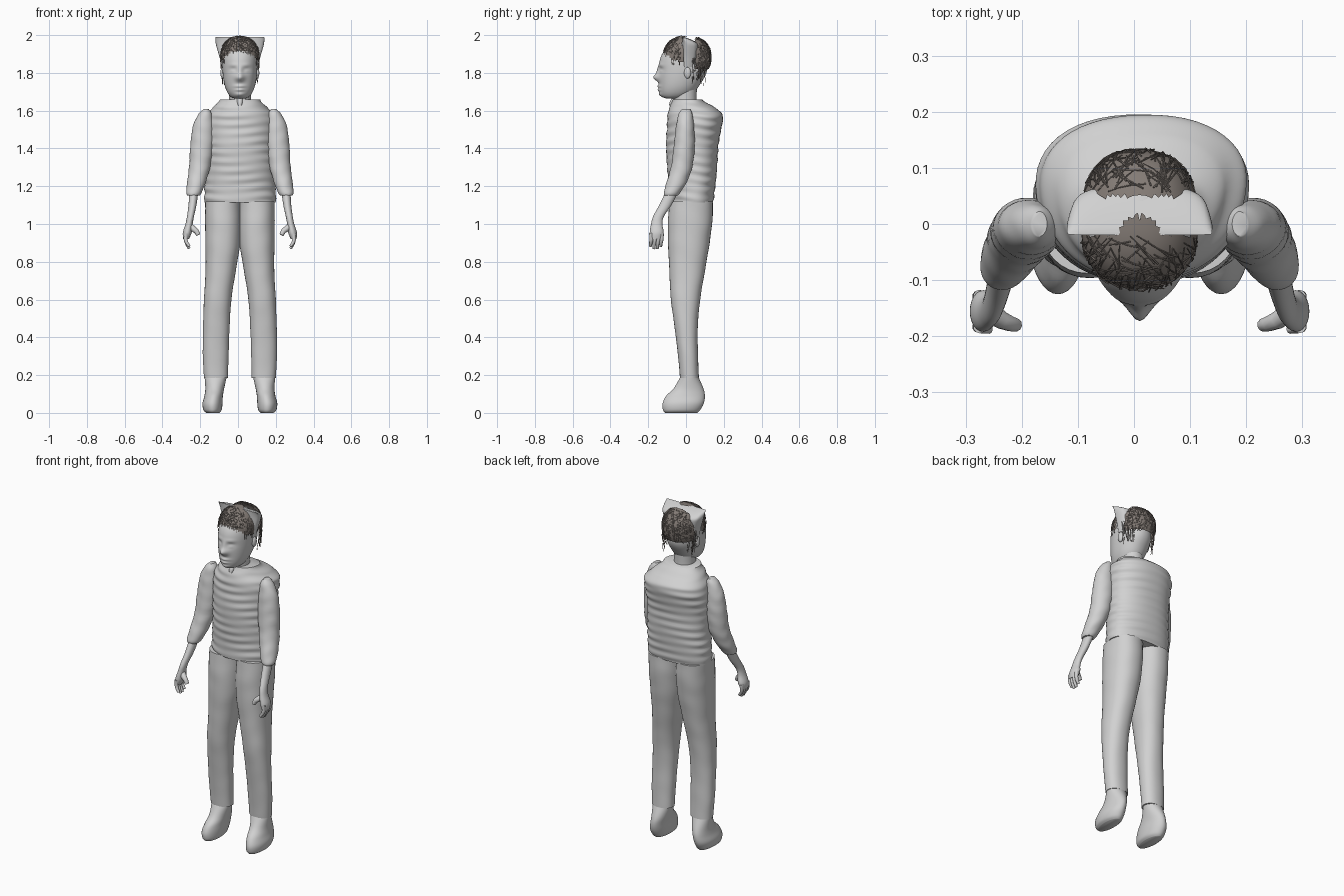
import bpy
import bmesh
import random
from math import sin, cos, pi, exp, copysign
from mathutils import Vector

default_cube = bpy.data.objects.get("Cube")
if default_cube:
    bpy.data.objects.remove(default_cube, do_unlink=True)

random.seed(4)
CENTRE = 0.01  # the body sits slightly off the origin


def material(name, colour):
    mat = bpy.data.materials.new(name)
    mat.use_nodes = True
    mat.diffuse_color = (*colour, 1)
    mat.node_tree.nodes["Principled BSDF"].inputs["Base Color"].default_value = (*colour, 1)
    return mat


plain_grey = material("plain_grey", (0.64, 0.64, 0.64))
hair_brown = material("hair_brown", (0.23, 0.2, 0.18))


def finish(name, bm, mat):
    bmesh.ops.recalc_face_normals(bm, faces=bm.faces)
    mesh = bpy.data.meshes.new(name)
    bm.to_mesh(mesh)
    bm.free()
    obj = bpy.data.objects.new(name, mesh)
    bpy.context.collection.objects.link(obj)
    mesh.materials.append(mat)
    bpy.ops.object.select_all(action="DESELECT")
    obj.select_set(True)
    bpy.context.view_layer.objects.active = obj
    bpy.ops.object.shade_smooth_by_angle(angle=0.9)


def signed_power(v, power):
    return copysign(abs(v) ** power, v)


def smooth_rows(rings, steps):
    """Spline through the rings, each given as z, x low, x high, y low, y high."""
    rows = []
    last = len(rings) - 1
    for i in range(last):
        a, b, c, d = (rings[max(0, min(last, i + k))] for k in (-1, 0, 1, 2))
        for k in range(steps):
            t = k / steps
            rows.append([q + t * (r - p) / 2 + t * t * (p - 2.5 * q + 2 * r - s / 2)
                         + t ** 3 * (1.5 * (q - r) + (s - p) / 2)
                         for p, q, r, s in zip(a, b, c, d)])
    rows.append(list(rings[-1]))
    return rows


def loft(name, rings, sides=36, steps=6, taper=0, square=1, fold=0, pitch=0.045,
         side=1, shape=None):
    bm = bmesh.new()
    loops = []
    for z, x0, x1, y0, y1 in smooth_rows(rings, steps):
        loop = []
        for i in range(sides):
            a = 2 * pi * i / sides
            c, s = signed_power(cos(a), square), signed_power(sin(a), square)
            wave = sin(2 * pi * z / pitch + sin(2 * a) + sin(3 * a) / 2)
            ripple = 1 + fold * wave * (0.65 + 0.35 * sin(3 * a + z * 25))
            x = (x0 + x1) / 2 + (x1 - x0) / 2 * c * (1 + taper * s) * ripple
            y = (y0 + y1) / 2 + (y1 - y0) / 2 * s * ripple
            if shape and s < 0:
                y -= shape(x, z) * min(1, -2 * s)
            loop.append(bm.verts.new((CENTRE + side * x, y, max(z, 0))))
        loops.append(loop)
    for low, high in zip(loops, loops[1:]):
        for i in range(sides):
            j = (i + 1) % sides
            bm.faces.new((low[i], low[j], high[j], high[i]))
    bm.faces.new(loops[0])
    bm.faces.new(loops[-1])
    finish(name, bm, plain_grey)


def ellipsoid(name, centre, radii, mat=plain_grey, power=1, keep=None):
    """Ball, boxier when the power is below one, cut down to the faces to keep."""
    bm = bmesh.new()
    bmesh.ops.create_uvsphere(bm, u_segments=56, v_segments=40, radius=1)
    for v in bm.verts:
        v.co = [m + signed_power(p, power) * r for m, p, r in zip(centre, v.co, radii)]
    if keep:
        lost = [f for f in bm.faces if not keep(f.calc_center_median())]
        bmesh.ops.delete(bm, geom=lost, context="FACES")
    finish(name, bm, mat)


def tubes(name, paths, mat, radius, resolution=1):
    """Slightly tapering tubes; each path is a list of points."""
    curve = bpy.data.curves.new(name, "CURVE")
    curve.dimensions = "3D"
    curve.bevel_depth = radius
    curve.bevel_resolution = resolution
    curve.use_fill_caps = True
    for path in paths:
        spline = curve.splines.new("POLY")
        spline.points.add(len(path) - 1)
        for k, (point, co) in enumerate(zip(spline.points, path)):
            point.co = (*co, 1)
            point.radius = 1 - 0.35 * k / (len(path) - 1)
        spline.use_smooth = True
    obj = bpy.data.objects.new(name, curve)
    bpy.context.collection.objects.link(obj)
    curve.materials.append(mat)


# Jumper body with horizontal folds, broader across the back
loft("jumper", [(1.115, -.187, .19, -.09, .145), (1.2, -.185, .187, -.092, .155),
                (1.3, -.18, .185, -.1, .165), (1.42, -.178, .183, -.105, .172),
                (1.52, -.182, .19, -.1, .19), (1.57, -.175, .187, -.098, .195),
                (1.61, -.148, .152, -.09, .165), (1.64, -.118, .118, -.077, .11),
                (1.66, -.105, .107, -.07, .085)],
     sides=56, steps=12, taper=0.1, square=0.9, fold=0.02, pitch=0.049)

# Small fastener under the chin
loft("collar_tab", [(1.628, -.011, .011, -.09, -.06), (1.645, -.015, .015, -.086, -.055),
                    (1.664, -.015, .015, -.077, -.05)], sides=16)

for word, side in (("left", 1), ("right", -1)):
    # Trouser leg
    loft(word + "_trouser_leg", [(.185, .063, .19, -.032, .068), (.3, .06, .196, -.042, .064),
                                 (.45, .055, .195, -.06, .062), (.6, .045, .19, -.08, .075),
                                 (.75, .022, .182, -.088, .1), (.9, -.002, .183, -.095, .125),
                                 (1.02, -.006, .184, -.095, .14), (1.12, -.004, .184, -.088, .143)],
         side=side, fold=0.008, pitch=0.14, square=0.9)

    # Shoe
    loft(word + "_shoe", [(0, .11, .178, -.11, .06), (.015, .097, .193, -.122, .075),
                          (.05, .092, .198, -.124, .094), (.09, .09, .188, -.105, .1),
                          (.13, .083, .183, -.065, .092), (.19, .07, .187, -.03, .066)],
         side=side, steps=5)

    # Sleeve, leaning forward below the elbow
    loft(word + "_sleeve", [(1.15, .215, .278, -.115, -.045), (1.17, .2, .284, -.117, -.028),
                            (1.23, .178, .278, -.1, .008), (1.31, .155, .268, -.078, .035),
                            (1.42, .138, .262, -.064, .046), (1.52, .138, .248, -.052, .042),
                            (1.58, .148, .22, -.04, .034), (1.608, .165, .192, -.022, .022)],
         side=side, fold=0.025, pitch=0.075, sides=32)

    # Forearm and palm
    loft(word + "_forearm", [(.92, .27, .3, -.188, -.13), (.955, .255, .302, -.192, -.118),
                             (1, .25, .288, -.185, -.125), (1.04, .243, .28, -.174, -.117),
                             (1.1, .23, .272, -.142, -.077), (1.17, .22, .268, -.108, -.04)],
         side=side, sides=24)

    # Fingers and thumb
    fingers = []
    for i in range(4):
        y = -0.183 + i * 0.018
        tip = 0.882 - 0.012 * (i in (1, 2))
        fingers.append([(CENTRE + side * x, y + dy, z) for x, dy, z in
                        ((.285, 0, .95), (.288, 0, .92), (.282, -.003, (tip + .92) / 2),
                         (.268, -.005, tip))])
    tubes(word + "_fingers", fingers, plain_grey, 0.0118, 3)
    thumb = [(CENTRE + side * x, y, z) for x, y, z in
             ((.262, -.16, .985), (.245, -.172, .973), (.23, -.178, .962), (.22, -.18, .942))]
    tubes(word + "_thumb", [thumb], plain_grey, 0.018, 3)

    # Ear
    ellipsoid(word + "_ear", (CENTRE + side * .091, .008, 1.8), (.012, .018, .03))

# Facial relief: offset x, height, depth, half width, half height
RELIEF = {
    "nose": (0, 1.775, .028, .023, .02), "bridge": (0, 1.812, .01, .015, .026),
    "socket": (.036, 1.815, -.009, .02, .014), "eye": (.036, 1.81, .007, .014, .008),
    "brow": (.034, 1.842, .004, .025, .009), "upper_lip": (0, 1.729, .01, .026, .008),
    "lower_lip": (0, 1.71, .01, .022, .008), "chin": (0, 1.685, .01, .026, .014),
}


def face_relief(x, z):
    return sum(depth * exp(-((abs(x) - px) / wide) ** 2 - ((z - pz) / tall) ** 2)
               for px, pz, depth, wide, tall in RELIEF.values())


# Head and neck
loft("neck", [(1.6, -.062, .062, -.066, .062), (1.66, -.058, .058, -.066, .056),
              (1.76, -.06, .06, -.07, .06)], sides=28)
loft("head", [(1.665, -.03, .03, -.105, -.03), (1.675, -.05, .05, -.125, .01),
              (1.7, -.068, .068, -.138, .045), (1.74, -.082, .082, -.142, .075),
              (1.8, -.091, .091, -.144, .108), (1.87, -.092, .092, -.138, .112),
              (1.92, -.084, .084, -.114, .102), (1.955, -.06, .06, -.078, .072),
              (1.972, -.03, .03, -.04, .035)],
     sides=80, steps=10, square=0.95, shape=face_relief)

# Upright flared band across the crown, its top sloping down to the back
loft("crown_band", [(1.83, -.093, .093, -.02, .05), (1.88, -.104, .104, -.02, .06),
                    (1.93, -.118, .118, -.02, .067), (1.955, -.124, .124, -.02, .062),
                    (1.975, -.126, .126, -.02, .03), (1.99, -.125, .125, -.02, -.012)],
     steps=4, square=0.55, taper=-0.1)

# Hair in two caps, either side of the band
SCALP = Vector((CENTRE, 0.006, 1.88))
SPREAD = (.105, .126, .116)
BOXY = 0.87


def hairline(p):
    return 1.91 - max(0, abs(p.x - CENTRE) - 0.05)


def before_band(p):
    notch = Vector((p.x - CENTRE, p.y + 0.02)).length
    return p.y < -0.017 or notch < 0.035


ellipsoid("front_hair", SCALP, SPREAD, hair_brown, BOXY,
          lambda p: before_band(p) and p.z > hairline(p))
ellipsoid("back_hair", SCALP, SPREAD, hair_brown, BOXY,
          lambda p: p.y > 0.05 and p.z > 1.82)


def on_scalp(direction, lift):
    return SCALP + Vector([signed_power(p, BOXY) * r * lift
                           for p, r in zip(direction.normalized(), SPREAD)])


# Criss-cross strands over the caps
WEAVE = [Vector((1, 0, 0)), Vector((0, 1, 0)), Vector((1, 1, 0)), Vector((1, -1, 0))]
strands = []
while len(strands) < 230:
    start = Vector([random.gauss(0, 1) for _ in range(3)]).normalized()
    spot = on_scalp(start, 1)
    in_front = spot.y < -0.03 and spot.z > hairline(spot)
    behind = spot.y > 0.065 and spot.z > 1.83
    if not (in_front or behind):
        continue
    jitter = Vector([random.gauss(0, 0.2) for _ in range(3)])
    drift = start.cross(random.choice(WEAVE) + jitter).normalized()
    path = [on_scalp(start + drift * t, random.uniform(1, 1.03)) for t in (-.3, -.1, .1, .3)]
    strands.append([p for p in path if p.y < -0.02 or p.y > 0.055])
strands = [path for path in strands if len(path) > 1]

# Wisps hanging behind the ears
for side in (-1, 1):
    for i in range(18):
        y = random.uniform(0.025, 0.09)
        x = CENTRE + side * 0.105 * (1 - (y / 0.132) ** 2) ** 0.5
        low = random.uniform(1.73, 1.79)
        strands.append([(x, y, 1.88), (x, y + random.uniform(-.015, .015), 1.83),
                        (x - side * .008, y + random.uniform(-.015, .015), low)])
tubes("hair_strands", strands, hair_brown, 0.0014)
